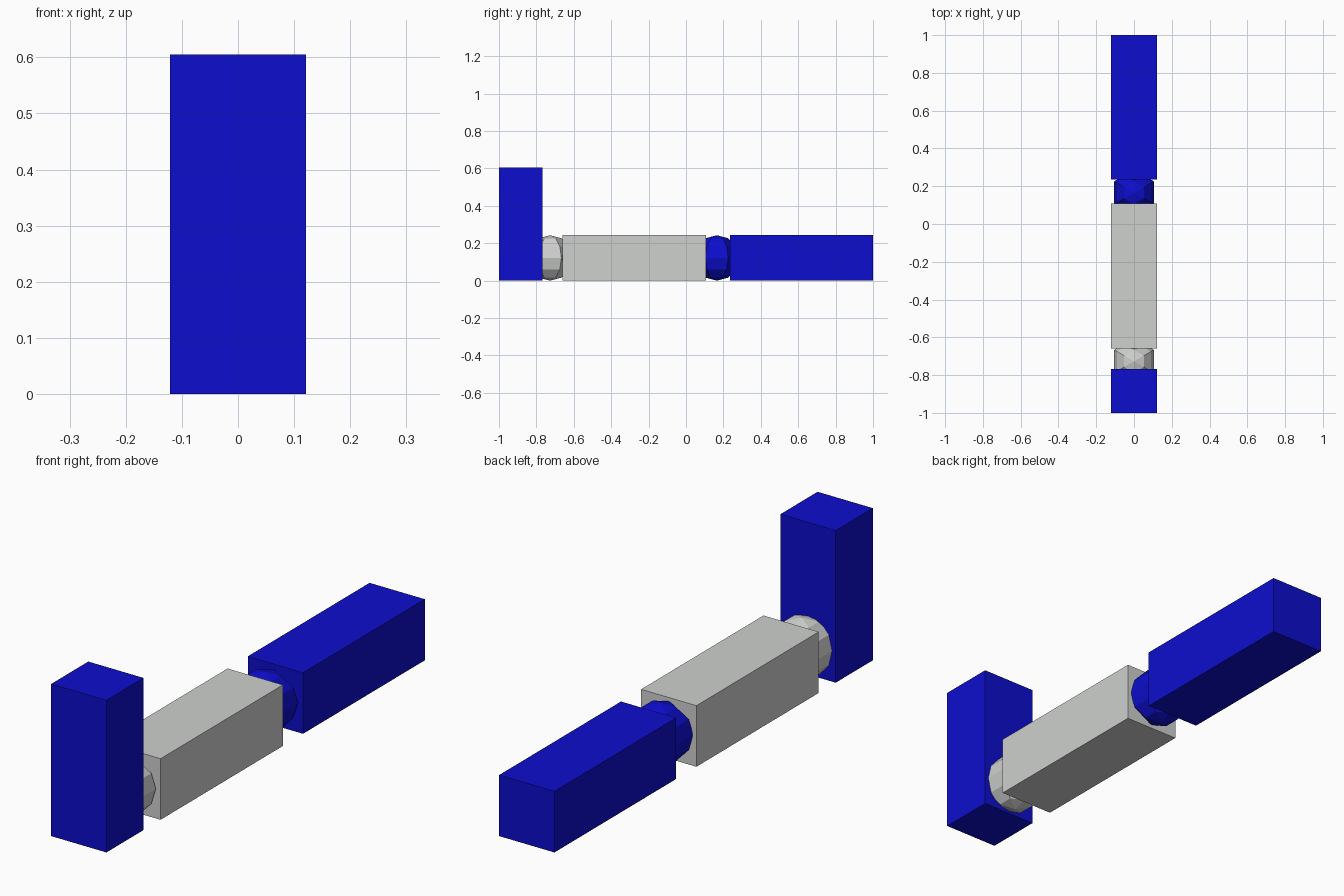
import bpy
import bmesh
from mathutils import Matrix, Vector

if "Cube" in bpy.data.objects:
    bpy.data.objects.remove(bpy.data.objects["Cube"])

WIDTH = 0.243          # square section of the bars
RADIUS = WIDTH / 2     # joint radius


def material(name, rgb):
    mat = bpy.data.materials.new(name)
    mat.diffuse_color = (*rgb, 1.0)
    mat.use_nodes = True
    mat.node_tree.nodes["Principled BSDF"].inputs["Base Color"].default_value = mat.diffuse_color
    return mat


blue = material("blue", (0.004, 0.004, 0.62))
grey = material("light_grey", (0.62, 0.635, 0.62))


def add_object(name, bm, mat):
    mesh = bpy.data.meshes.new(name)
    bm.to_mesh(mesh)
    bm.free()
    mesh.materials.append(mat)
    obj = bpy.data.objects.new(name, mesh)
    bpy.context.collection.objects.link(obj)
    return obj


def bar(name, y0, y1, height, mat):
    """Box standing on the ground between two depths."""
    bm = bmesh.new()
    place = Matrix.Translation((0, (y0 + y1) / 2, height / 2))
    size = Matrix.Diagonal(Vector((WIDTH, y1 - y0, height, 1)))
    bmesh.ops.create_cube(bm, size=1, matrix=place @ size)
    return add_object(name, bm, mat)


def joint(name, y, mat):
    """Six-sided ball with flat sides facing left and right."""
    bm = bmesh.new()
    bmesh.ops.create_uvsphere(bm, u_segments=6, v_segments=6, radius=RADIUS,
                              matrix=Matrix.Translation((0, y, RADIUS)))
    return add_object(name, bm, mat)


# Upright end piece, then the two bars lying behind it
bar("upright_foot", -1.0, -0.767, 0.605, blue)
bar("lower_bar", -0.66, 0.108, WIDTH, grey)
bar("upper_bar", 0.235, 1.0, WIDTH, blue)

# Ball joints between the pieces
joint("front_joint", -0.727, grey)
joint("middle_joint", 0.165, blue)
